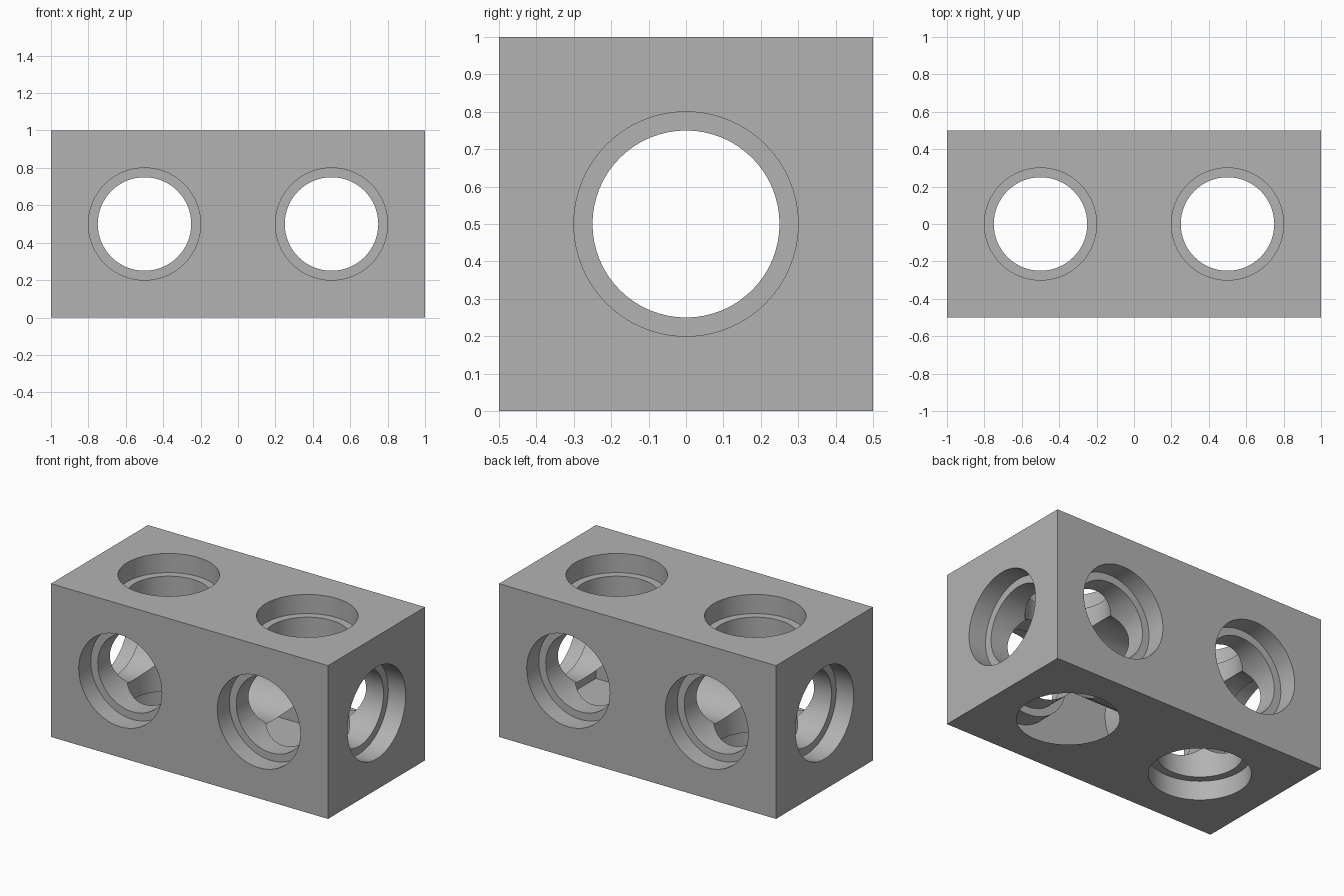
import bpy, bmesh, math
from mathutils import Matrix, Vector

old = bpy.data.objects.get("Cube")
if old:
    bpy.data.objects.remove(old, do_unlink=True)

BORE, RIM, DEPTH, SIDES = 0.25, 0.3, 0.125, 64

grey = bpy.data.materials.new("light grey")
grey.use_nodes = True
grey.diffuse_color = (0.45, 0.45, 0.45, 1)
grey.node_tree.nodes["Principled BSDF"].inputs["Base Color"].default_value = grey.diffuse_color


def make_object(name, bm):
    mesh = bpy.data.meshes.new(name)
    bm.to_mesh(mesh)
    bm.free()
    mesh.materials.append(grey)
    obj = bpy.data.objects.new(name, mesh)
    bpy.context.collection.objects.link(obj)
    return obj


def stepped_cutter(name, half, centre, rotation):
    """Lathe a rod that widens near both ends, lying along the rotated z axis."""
    end, step = half + 0.1, half - DEPTH
    profile = [(RIM, -end), (RIM, -step), (BORE, -step),
               (BORE, step), (RIM, step), (RIM, end)]
    bm = bmesh.new()
    rings = [[bm.verts.new((r * math.cos(math.tau * i / SIDES),
                            r * math.sin(math.tau * i / SIDES), z))
              for i in range(SIDES)] for r, z in profile]
    for low, high in zip(rings, rings[1:]):
        for i in range(SIDES):
            j = (i + 1) % SIDES
            bm.faces.new((low[i], low[j], high[j], high[i]))
    bm.faces.new(rings[0][::-1])
    bm.faces.new(rings[-1])
    bm.transform(Matrix.Translation(centre) @ rotation)
    obj = make_object(name, bm)
    obj.hide_render = True
    return obj


# Solid block
bm = bmesh.new()
bmesh.ops.create_cube(bm, size=1)
bm.transform(Matrix.Translation((0, 0, 0.5)) @ Matrix.Diagonal((2, 1, 1, 1)))
block = make_object("drilled_block", bm)

# Counterbored holes: one lengthwise, two crosswise, two upright
upright = Matrix.Identity(4)
crosswise = Matrix.Rotation(math.pi / 2, 4, "X")
lengthwise = Matrix.Rotation(math.pi / 2, 4, "Y")
cutters = [stepped_cutter("lengthwise_cutter", 1, Vector((0, 0, 0.5)), lengthwise)]
for side, x in (("right", -0.5), ("left", 0.5)):
    for label, turn in (("crosswise", crosswise), ("upright", upright)):
        cutters.append(stepped_cutter(f"{side}_{label}_cutter", 0.5, Vector((x, 0, 0.5)), turn))

bpy.ops.object.select_all(action="DESELECT")
block.select_set(True)
bpy.context.view_layer.objects.active = block
for cutter in cutters:
    mod = block.modifiers.new("hole", "BOOLEAN")
    mod.operation = "DIFFERENCE"
    mod.solver = "EXACT"
    mod.object = cutter
    bpy.ops.object.modifier_apply(modifier=mod.name)
    bpy.data.objects.remove(cutter, do_unlink=True)

# Smooth bores with crisp rims
bpy.ops.object.shade_smooth_by_angle(angle=math.radians(30))
